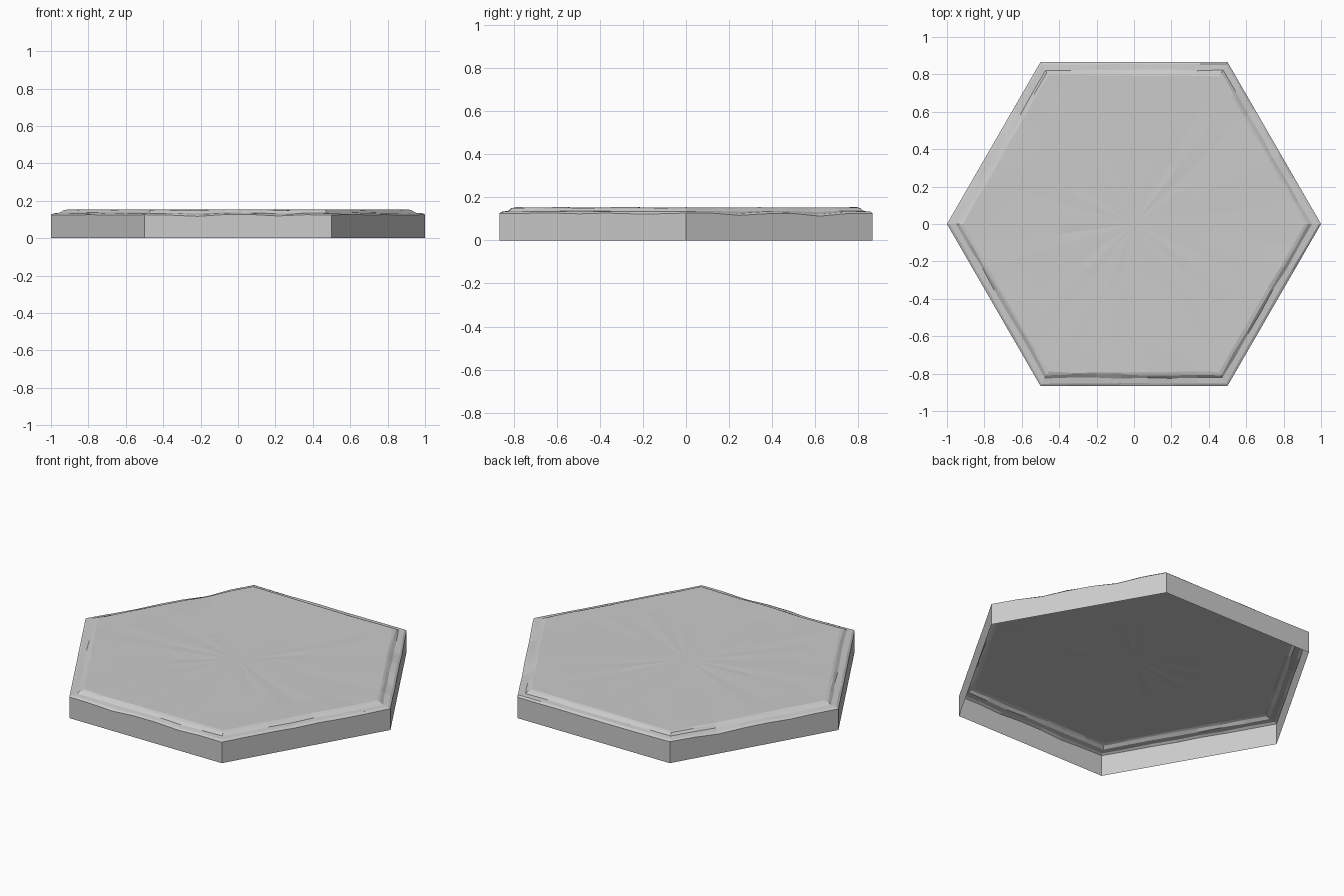
import bpy, bmesh, math, random
from mathutils import Vector

if "Cube" in bpy.data.objects:
    bpy.data.objects.remove(bpy.data.objects["Cube"])

random.seed(4)
SIDES, STEPS = 6, 7

# chips in the worn rim: x, y, reach, depth
CHIPS = [(0.64, 0.60, 0.15, 0.012), (0.85, 0.22, 0.12, 0.010),
         (-0.64, 0.58, 0.14, 0.012), (-0.88, 0.20, 0.12, 0.008),
         (-0.25, -0.82, 0.16, 0.010), (0.22, -0.84, 0.14, 0.008)]


def chip(x, y):
    return sum(d * max(0, 1 - math.hypot(x - cx, y - cy) / r)
               for cx, cy, r, d in CHIPS)


def hex_ring(bm, radius, z, wobble=0.0, bump=0.0, wear=0.0):
    """Hexagonal loop of vertices with optional hand-cut irregularity."""
    ring = []
    for s in range(SIDES):
        a = Vector((math.cos(s * math.pi / 3), math.sin(s * math.pi / 3), 0))
        b = Vector((math.cos((s + 1) * math.pi / 3), math.sin((s + 1) * math.pi / 3), 0))
        for i in range(STEPS):
            p = a.lerp(b, i / STEPS) * (radius + random.uniform(-wobble, wobble))
            p.z = z + random.uniform(-bump, bump) - wear * chip(p.x, p.y)
            ring.append(bm.verts.new(p))
    return ring


def bridge(bm, lower, upper):
    n = len(lower)
    for i in range(n):
        j = (i + 1) % n
        bm.faces.new((lower[i], lower[j], upper[j], upper[i]))


bm = bmesh.new()
rings = [
    # straight side walls, open underneath
    hex_ring(bm, 1.0, 0.0),
    hex_ring(bm, 1.0, 0.125, 0, 0.002, 1.0),
    # narrow bevel and ledge
    hex_ring(bm, 0.985, 0.133, 0.003, 0.001, 1.0),
    hex_ring(bm, 0.95, 0.136, 0.005, 0.001, 0.5),
    # step up to the slab top
    hex_ring(bm, 0.932, 0.149, 0.004, 0.001, 0.7),
    hex_ring(bm, 0.915, 0.153, 0.005, 0.001, 0.2),
    # gently uneven top
    hex_ring(bm, 0.75, 0.152, 0.03, 0.0015),
    hex_ring(bm, 0.40, 0.151, 0.03, 0.0015),
]
for lower, upper in zip(rings, rings[1:]):
    bridge(bm, lower, upper)
centre = bm.verts.new((0, 0, 0.151))
inner = rings[-1]
for i in range(len(inner)):
    bm.faces.new((inner[i], inner[(i + 1) % len(inner)], centre))

mesh = bpy.data.meshes.new("hex_stone_tile")
bm.to_mesh(mesh)
bm.free()
tile = bpy.data.objects.new("hex_stone_tile", mesh)
bpy.context.collection.objects.link(tile)
